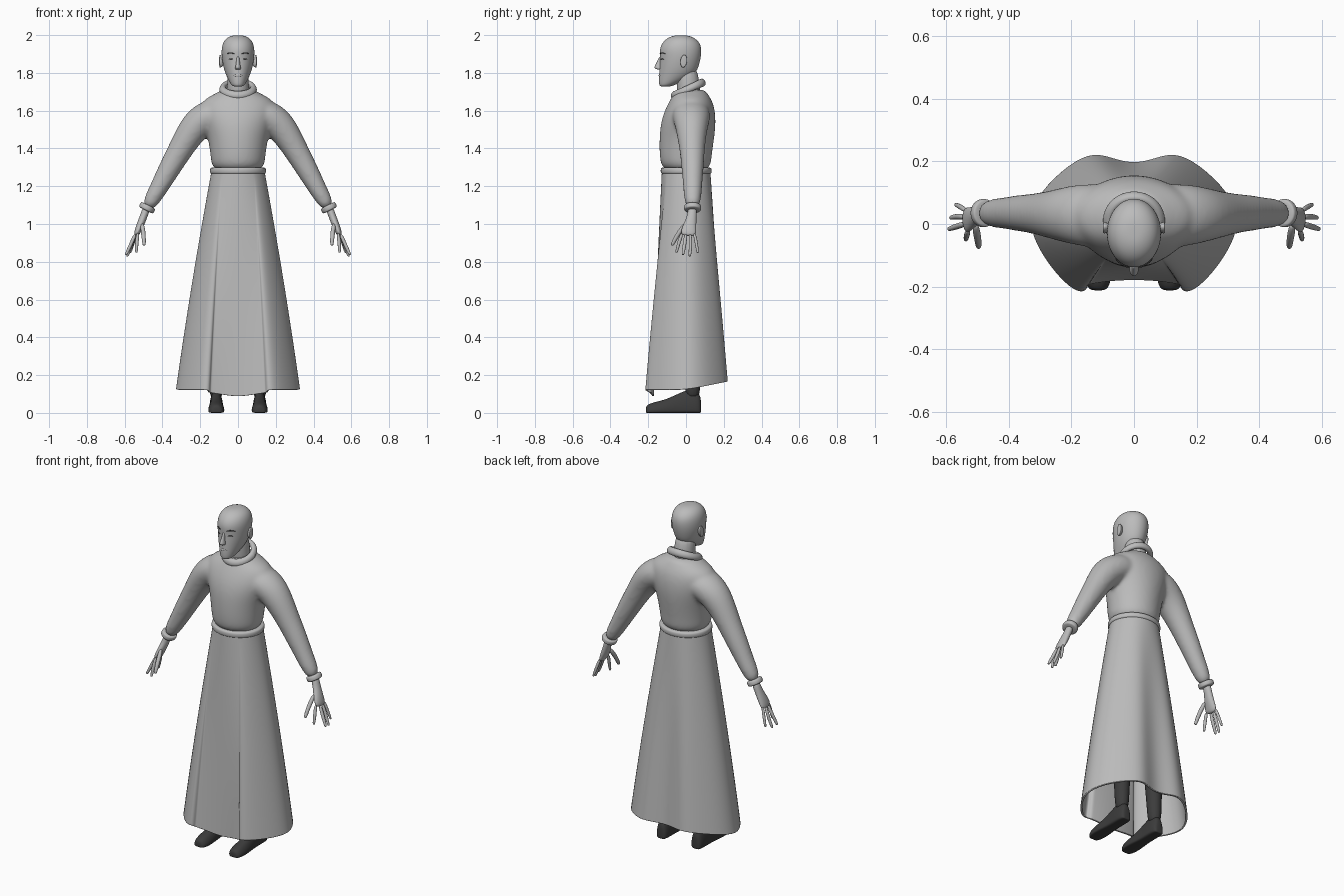
import bpy, bmesh, math
from mathutils import Vector

cube = bpy.data.objects.get("Cube")
if cube:
    bpy.data.objects.remove(cube)


def material(name, value):
    m = bpy.data.materials.new(name)
    m.use_nodes = True
    m.diffuse_color = (value, value, value, 1)
    m.node_tree.nodes["Principled BSDF"].inputs["Base Color"].default_value = (value, value, value, 1)
    return m


LIGHT = material("light grey", 0.5)
DARK = material("charcoal", 0.045)
X, Y, Z = Vector((1, 0, 0)), Vector((0, 1, 0)), Vector((0, 0, 1))


def build(name, loops, mat=LIGHT, caps=True, mirror=False, subsurf=2):
    """Skin a list of equal-length point loops into a smooth surface."""
    bm = bmesh.new()
    rows = [[bm.verts.new(p) for p in loop] for loop in loops]
    n = len(rows[0])
    for a, b in zip(rows, rows[1:]):
        for i in range(n):
            bm.faces.new((a[i], a[(i + 1) % n], b[(i + 1) % n], b[i]))
    if caps:
        bm.faces.new(rows[0])
        bm.faces.new(rows[-1])
    bmesh.ops.recalc_face_normals(bm, faces=bm.faces)
    for f in bm.faces:
        f.smooth = True
    me = bpy.data.meshes.new(name)
    bm.to_mesh(me)
    bm.free()
    me.materials.append(mat)
    ob = bpy.data.objects.new(name, me)
    bpy.context.collection.objects.link(ob)
    if mirror:
        ob.modifiers.new("mirror", "MIRROR").use_mirror_merge = False
    if subsurf:
        s = ob.modifiers.new("subsurf", "SUBSURF")
        s.levels = s.render_levels = subsurf
    return ob


def ring(c, u, v, n=16):
    return [Vector(c) + u * math.cos(2 * math.pi * i / n) + v * math.sin(2 * math.pi * i / n)
            for i in range(n)]


def stack(rows, n=16):
    """Rows of height, half width, front y, back y."""
    return [ring((0, (f + b) / 2, z), X * w, Y * (b - f) / 2, n) for z, w, f, b in rows]


def tube(points, n=12):
    """Points of x, y, z, half width along y, half thickness."""
    loops = []
    for i, p in enumerate(points):
        a, b = points[max(i - 1, 0)], points[min(i + 1, len(points) - 1)]
        t = (Vector(b[:3]) - Vector(a[:3])).normalized()
        v = t.cross(Y).normalized()
        loops.append(ring(p[:3], v.cross(t) * p[3], v * p[4], n))
    return loops


# Upper robe: torso and sleeves fused into one surface
torso = build("robe_top", stack([
    (1.27, .138, -.125, .13), (1.35, .145, -.142, .135), (1.45, .158, -.142, .15),
    (1.52, .18, -.137, .158), (1.58, .2, -.122, .157), (1.63, .2, -.1, .148),
    (1.665, .175, -.08, .132), (1.69, .12, -.066, .115), (1.715, .08, -.05, .1)], 24))
arm = build("sleeve", tube([
    (.08, .025, 1.59, .1, .08), (.15, .028, 1.575, .105, .088), (.21, .03, 1.535, .093, .087),
    (.257, .03, 1.475, .08, .077), (.31, .033, 1.385, .067, .066), (.362, .035, 1.295, .06, .06),
    (.425, .035, 1.18, .05, .048), (.484, .035, 1.08, .042, .039)], 16), mirror=True)
bpy.context.view_layer.objects.active = arm
bpy.ops.object.select_all(action="DESELECT")
for ob in (arm, torso):
    bpy.context.view_layer.objects.active = ob
    for mod in [m.name for m in ob.modifiers]:
        bpy.ops.object.modifier_apply(modifier=mod)
    ob.select_set(True)
bpy.ops.object.join()
fuse = torso.modifiers.new("fuse", "REMESH")
fuse.mode = "VOXEL"
fuse.voxel_size = .01
fuse.use_smooth_shade = True
soft = torso.modifiers.new("soften", "SMOOTH")
soft.factor, soft.iterations = .5, 10

# Sleeve cuffs
build("cuff", tube([(.474, .035, 1.1, .041, .038), (.476, .035, 1.096, .047, .045),
                    (.486, .035, 1.077, .048, .045), (.489, .035, 1.071, .042, .039)]), mirror=True)

# Belt
build("belt", stack([(1.262, .138, -.125, .125), (1.268, .151, -.136, .138),
                     (1.296, .15, -.136, .138), (1.302, .138, -.125, .125)], 24))

# Skirt: recessed front panel, two overlapping flaps, two soft folds behind
hem = [(0, -.178), (.08, -.182), (.14, -.192), (.148, -.194), (.153, -.217), (.19, -.217), (.255, -.155),
       (.318, -.06), (.337, .02), (.3, .105), (.215, .185), (.15, .222), (.1, .222), (.05, .204), (0, .195)]
angles = [0, 18, 33, 36, 38, 46, 62, 80, 95, 112, 130, 144, 156, 168, 180]


def skirt_loop(t, bottom):
    half = []
    for (hx, hy), deg in zip(hem, angles):
        a = math.radians(deg)
        wx, wy = .143 * math.sin(a), -.13 * math.cos(a)
        k = min(1, t + .14 * t * (1 - t))
        z = 1.275 * (1 - t) + t * bottom(hx, hy)
        half.append(Vector((wx + (hx - wx) * k, wy + (hy - wy) * k, z)))
    return half + [Vector((-p.x, p.y, p.z)) for p in half[-2:0:-1]]


def hem_height(x, y):
    if y < -.17 and x < .15:
        return .085 + .15 * x
    return .122 + max(0, y) * .2


skirt = build("skirt", [skirt_loop(t, hem_height) for t in (0, .03, .15, .3, .45, .6, .75, .88, .97, .99, 1)],
              caps=False)
thick = skirt.modifiers.new("thickness", "SOLIDIFY")
thick.thickness, thick.offset = .01, -1

# Rolled collar, lower at the front
collar = []
for i in range(32):
    a = 2 * math.pi * i / 32
    d = Vector((math.cos(a), math.sin(a), 0))
    c = Vector((.083 * d.x, .012 + .076 * d.y, 1.716 + .033 * d.y))
    collar.append(ring(c, d * .018, Z * .023 + d * -.004, 8))
build("collar", collar + [collar[0]], caps=False, subsurf=1)

# Neck and head
build("neck", stack([(1.66, .065, -.05, .085), (1.74, .057, -.048, .072), (1.84, .056, -.06, .06)]))
build("head", stack([
    (1.727, .022, -.135, -.085), (1.735, .036, -.143, -.06), (1.765, .053, -.145, .01),
    (1.8, .069, -.143, .055), (1.84, .08, -.141, .07), (1.88, .087, -.138, .08),
    (1.92, .089, -.142, .084), (1.955, .083, -.13, .077), (1.982, .066, -.105, .052),
    (1.997, .036, -.07, .018), (1.999, .01, -.04, -.015)], 20))
build("nose", stack([(1.817, .012, -.15, -.12), (1.823, .017, -.167, -.12), (1.832, .015, -.17, -.12),
                     (1.86, .009, -.153, -.12), (1.89, .008, -.142, -.12)], 10))
build("lips", [ring((x, -.139 + 9 * x * x, 1.786), Y * r * .9, Z * r, 8)
               for x, r in ((-.027, .002), (-.014, .007), (0, .008), (.014, .007), (.027, .002))])
build("ear", [ring((x, -.012, 1.862), Y * w + Z * .006, Z * h, 12)
              for x, w, h in ((.075, .012, .025), (.09, .018, .033), (.097, .02, .036), (.1, .013, .027))],
      mirror=True)


# Eyebrows and eyes drawn as thin strips that hug the face
def face_strip(name, z, half_height, x0, x1, arch, front):
    loops = []
    for i in range(7):
        t = i / 6
        x = x0 + (x1 - x0) * t
        y = -.03 - (front - .03) * math.sqrt(1 - (x / .087) ** 2)
        r = half_height * (.35 + .65 * math.sin(math.pi * t))
        loops.append(ring((x, y, z + arch * math.sin(math.pi * t)), Y * .004, Z * r, 6))
    build(name, loops, DARK, mirror=True, subsurf=1)


face_strip("eyebrow", 1.9, .004, .018, .06, .006, .14)
face_strip("eye", 1.872, .0035, .025, .05, .002, .138)

# Hands
build("palm", tube([(.482, .035, 1.09, .026, .022), (.498, .032, 1.045, .025, .02),
                    (.515, .022, 1.0, .034, .021), (.53, .014, .965, .042, .018),
                    (.541, .011, .935, .04, .013)]), mirror=True)
fingers = {"thumb": ((.508, 0, 1.005), (.5, -.045, .945), (.497, -.073, .89), .013),
           "index_finger": ((.53, -.02, .955), (.536, -.038, .9), (.538, -.05, .852), .01),
           "middle_finger": ((.542, 0, .95), (.568, -.008, .89), (.592, -.016, .84), .0105),
           "ring_finger": ((.543, .022, .95), (.565, .025, .885), (.586, .02, .832), .01),
           "little_finger": ((.538, .043, .955), (.555, .055, .9), (.57, .062, .85), .009)}
for name, (a, b, c, r) in fingers.items():
    tip = Vector(c) + (Vector(c) - Vector(b)).normalized() * .004
    build(name, tube([(*a, r, r), (*b, r, r), (*c, r * .8, r * .8), (*tip, r * .4, r * .4)], 8), mirror=True)

# Shoes and legs
shoe = [(-.213, .018, .03), (-.205, .034, .045), (-.17, .044, .058), (-.11, .042, .072),
        (-.05, .035, .1), (0, .036, .125), (.05, .036, .125), (.073, .03, .1), (.08, .018, .07)]
loops = []
for y, w, h in shoe:
    loops.append([Vector((.115 + w * sx, y, h * sz)) for sx, sz in
                  ((-.9, 0), (0, 0), (.9, 0), (1, .12), (1, .45), (.6, .9), (0, 1), (-.6, .9), (-1, .45), (-1, .12))])
build("shoe", loops, DARK, mirror=True)
build("leg", tube([(.115, .035, .07, .04, .036), (.115, .035, .16, .042, .04), (.11, .03, .4, .055, .052),
                   (.1, .015, .7, .065, .06), (.09, .01, 1.1, .07, .06)]), DARK, mirror=True)
